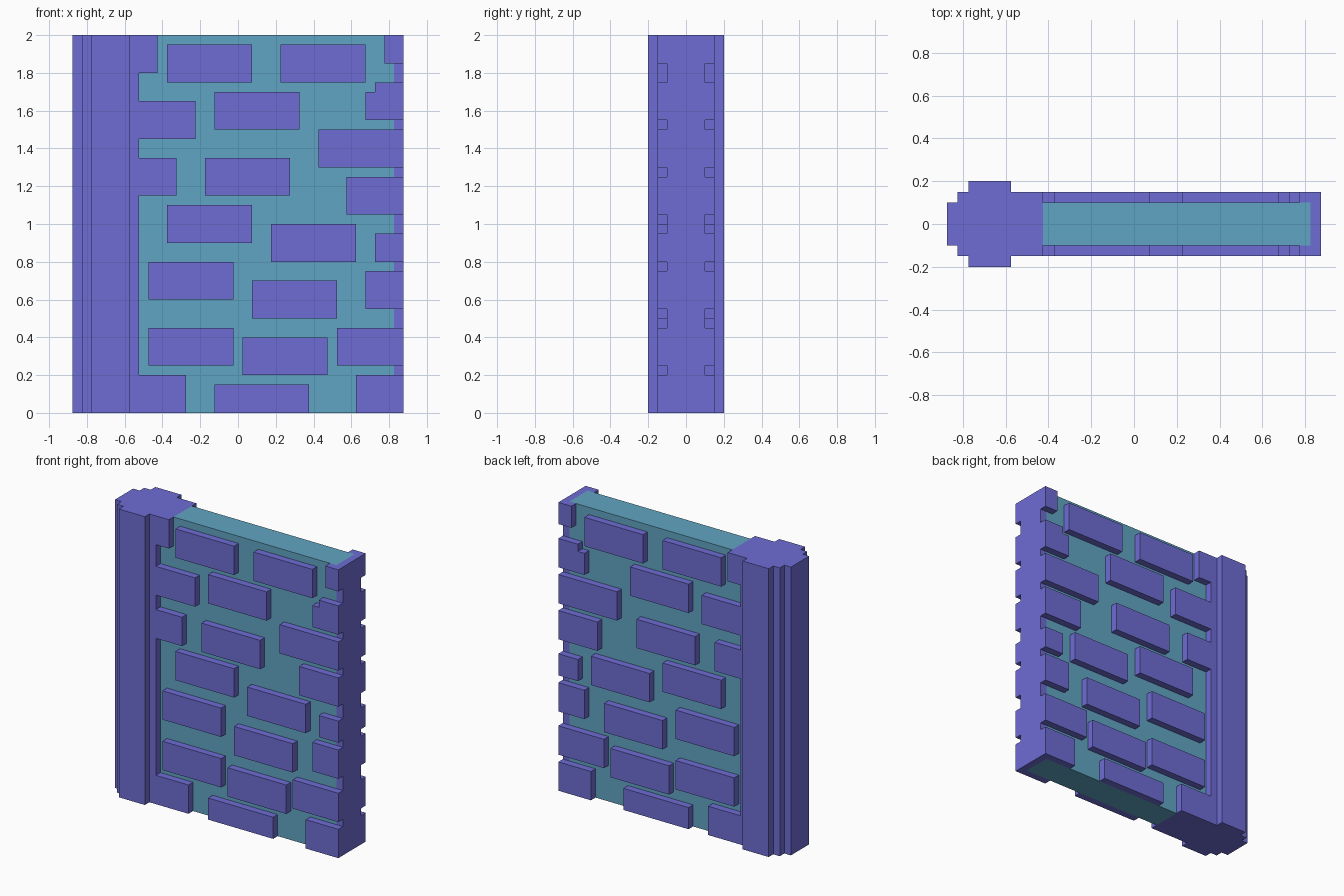
import bpy, bmesh
from mathutils import Vector

if "Cube" in bpy.data.objects:
    bpy.data.objects.remove(bpy.data.objects["Cube"])


def material(name, rgb):
    m = bpy.data.materials.new(name)
    m.diffuse_color = (*rgb, 1)
    m.use_nodes = True
    m.node_tree.nodes["Principled BSDF"].inputs["Base Color"].default_value = m.diffuse_color
    return m


STONE = material("violet stone", (0.156, 0.150, 0.658))
MORTAR = material("teal mortar", (0.119, 0.376, 0.546))


def add_prism(bm, base, offset):
    """Extrude a flat outline along an offset vector."""
    face = bm.faces.new([bm.verts.new(p) for p in base])
    new = bmesh.ops.extrude_face_region(bm, geom=[face])["geom"]
    verts = [v for v in new if isinstance(v, bmesh.types.BMVert)]
    bmesh.ops.translate(bm, verts=verts, vec=Vector(offset))


def finish(bm, name, mat):
    # extrude_face_region keeps the first cap, so each prism is closed
    bmesh.ops.recalc_face_normals(bm, faces=bm.faces[:])
    mesh = bpy.data.meshes.new(name)
    bm.to_mesh(mesh)
    bm.free()
    mesh.materials.append(mat)
    ob = bpy.data.objects.new(name, mesh)
    bpy.context.collection.objects.link(ob)
    return ob


def wall_part(name, outlines, spans, mat):
    """Front outlines (x, z) extruded over each y span."""
    bm = bmesh.new()
    for outline in outlines:
        for y0, y1 in spans:
            add_prism(bm, [(x, y0, z) for x, z in outline], (0, y1 - y0, 0))
    return finish(bm, name, mat)


def rect(x0, x1, z0, z1):
    return [(x0, z0), (x1, z0), (x1, z1), (x0, z1)]


T, F = 0.10, 0.15                  # half depth of mortar and of brick faces
BOTH = [(-F, -T), (T, F)]          # raised plates on front and back
LEFT, RIGHT = -0.525, 0.875

# stepped pillar: plan profile mirrored front to back, extruded upward
half = [(-0.875, 0.10), (-0.825, 0.10), (-0.825, 0.15), (-0.775, 0.15),
        (-0.775, 0.20), (-0.575, 0.20), (-0.575, 0.15), (LEFT, 0.15)]
plan = half + [(x, -y) for x, y in reversed(half)]
bm = bmesh.new()
add_prism(bm, [(x, y, 0) for x, y in plan], (0, 0, 2))
finish(bm, "pillar", STONE)

# mortar core, cut around the solid top and bottom bricks beside the pillar
core = [(-0.275, 0), (0.825, 0), (0.825, 2), (-0.425, 2),
        (-0.425, 1.8), (LEFT, 1.8), (LEFT, 0.2), (-0.275, 0.2)]
wall_part("mortar_core", [core], [(-T, T)], MORTAR)

# solid bricks bonded to the pillar
wall_part("pillar_end_bricks",
          [rect(LEFT, -0.275, 0, 0.2), rect(LEFT, -0.425, 1.8, 2)],
          [(-F, F)], STONE)
wall_part("pillar_side_bricks",
          [rect(LEFT, -0.325, 1.15, 1.35), rect(LEFT, -0.225, 1.45, 1.65)],
          BOTH, STONE)

# free bricks in the middle: left x, bottom z
bricks = [(-0.375, 1.75), (0.225, 1.75), (-0.125, 1.5), (-0.175, 1.15),
          (-0.375, 0.9), (0.175, 0.8), (-0.475, 0.6), (0.075, 0.5),
          (-0.475, 0.25), (0.025, 0.2)]
outlines = [rect(x, x + 0.45, z, z + 0.2) for x, z in bricks]
outlines.append(rect(-0.125, 0.375, 0, 0.15))
wall_part("middle_bricks", outlines, BOTH, STONE)

# right end strip and the bricks that wrap around it: left x, z range
wall_part("end_strip", [rect(0.825, RIGHT, 0, 2)], [(-T, T)], STONE)
ends = [(0.625, 0, 0.2), (0.525, 0.25, 0.45), (0.675, 0.55, 0.75),
        (0.725, 0.8, 0.95), (0.575, 1.05, 1.25), (0.425, 1.3, 1.5),
        (0.775, 1.85, 2)]
outlines = [rect(x, RIGHT, z0, z1) for x, z0, z1 in ends]
outlines.append([(0.675, 1.55), (RIGHT, 1.55), (RIGHT, 1.75),
                 (0.725, 1.75), (0.725, 1.7), (0.675, 1.7)])
wall_part("end_bricks", outlines, BOTH, STONE)
